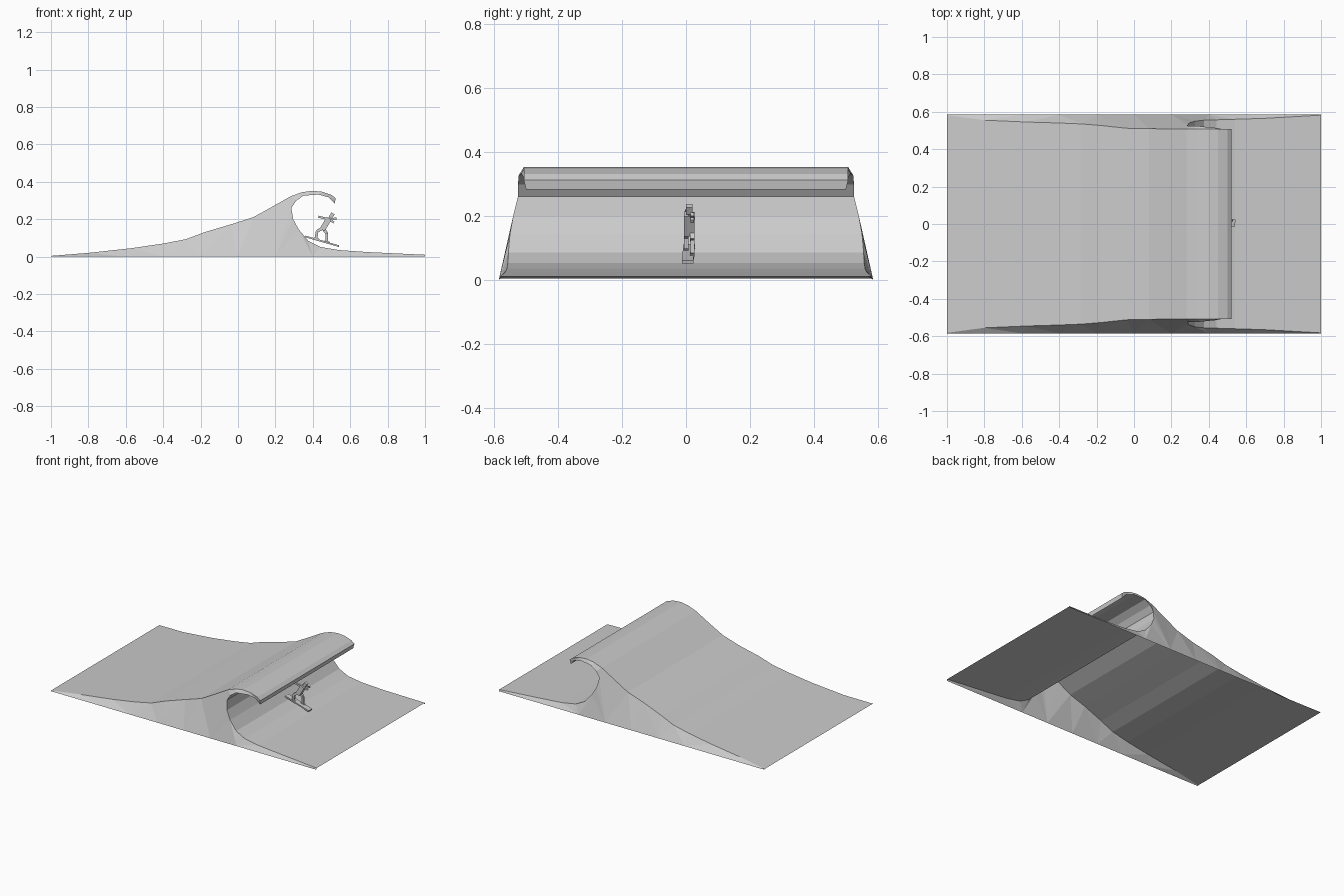
import bpy, bmesh
from mathutils import Vector

if "Cube" in bpy.data.objects:
    bpy.data.objects.remove(bpy.data.objects["Cube"])


def make_object(name, bm):
    mesh = bpy.data.meshes.new(name)
    bm.to_mesh(mesh)
    bm.free()
    obj = bpy.data.objects.new(name, mesh)
    bpy.context.collection.objects.link(obj)
    return obj


# Wave profile as (x, z, half width): back slope, crest, lip, hollow, front water
back = [(-1.0, .004, .582), (-.8, .02, .555), (-.57, .045, .545), (-.4, .07, .54),
        (-.28, .093, .535), (-.18, .13, .527), (-.04, .172, .512), (.08, .21, .51),
        (.18, .265, .508), (.28, .322, .507)]
lip = [(.34, .344, .507), (.395, .352, .507), (.45, .347, .507), (.5, .33, .507),
       (.522, .312, .507), (.517, .283, .5), (.485, .317, .505), (.43, .332, .515),
       (.35, .326, .523), (.31, .298, .525)]
front = [(.285, .26, .525), (.295, .2, .54), (.325, .145, .55), (.375, .085, .555),
         (.44, .052, .557), (.54, .035, .56), (.7, .024, .565), (1.0, .01, .582)]
profile = back + lip + front

# Wave: an open-bottomed shell, one sheet over the top plus two flared sides
bm = bmesh.new()
sheet = [[bm.verts.new((x, s * w, z)) for x, z, w in profile] for s in (-1, 1)]
for i in range(len(profile) - 1):
    bm.faces.new((sheet[0][i], sheet[0][i + 1], sheet[1][i + 1], sheet[1][i]))

nb, nl = len(back), len(lip)
base_x = [-1 + .2 * i for i in range(11)]
sides = []
for s, edge in zip((-1, 1), sheet):
    # end cap of the curling lip
    top = edge[nb - 1:nb + nl // 2]
    under = edge[nb + nl // 2:nb + nl + 1][::-1]
    for i in range(len(top) - 1):
        quad = (top[i], top[i + 1], under[min(i + 1, len(under) - 1)], under[i])
        sides.append(bm.faces.new(list(dict.fromkeys(quad))))
    # flank from the wave edge down to the base line
    base = [bm.verts.new((x, s * .585, 0)) for x in base_x]
    sides.append(bm.faces.new(edge[:nb] + edge[nb + nl:] + base[::-1]))
bmesh.ops.triangulate(bm, faces=sides, ngon_method='BEAUTY')
bmesh.ops.recalc_face_normals(bm, faces=bm.faces)
make_object("wave", bm)


# Square bar between two points, used for board and limbs
def bar(name, a, b, width, thick):
    a, b = Vector(a), Vector(b)
    d = (b - a).normalized()
    side = Vector((0, 1, 0))
    side = (side - d * side.dot(d)).normalized() * width / 2
    up = d.cross(side).normalized() * thick / 2
    bm = bmesh.new()
    rings = [[bm.verts.new(p + side * u + up * v)
              for u, v in ((-1, -1), (1, -1), (1, 1), (-1, 1))] for p in (a, b)]
    for i in range(4):
        j = (i + 1) % 4
        bm.faces.new((rings[0][i], rings[0][j], rings[1][j], rings[1][i]))
    bm.faces.new(rings[0])
    bm.faces.new(rings[1])
    bmesh.ops.recalc_face_normals(bm, faces=bm.faces)
    return make_object(name, bm)


# Surfboard
bar("surfboard", (.36, .01, .108), (.54, .005, .056), .036, .009)

# Legs
for n, foot, knee, hip, y in (("rear", (.418, .099), (.422, .135), (.448, .15), .001),
                              ("front", (.475, .083), (.474, .125), (.456, .15), .02)):
    bar(n + "_shin", (foot[0], y, foot[1]), (knee[0], y, knee[1]), .013, .014)
    bar(n + "_thigh", (knee[0], y, knee[1]), (hip[0], y, hip[1]), .014, .016)
    bar(n + "_foot", (foot[0] - .012, y, foot[1]), (foot[0] + .014, y, foot[1] - .008),
        .014, .009)

# Torso, arms and head
bar("torso", (.45, .01, .143), (.487, .011, .205), .033, .03)
bar("rear_arm", (.482, .005, .2), (.43, .003, .214), .011, .011)
bar("front_upper_arm", (.488, .019, .2), (.512, .02, .182), .011, .011)
bar("front_forearm", (.488, .019, .198), (.527, .02, .205), .011, .011)
bar("neck", (.487, .011, .203), (.497, .011, .214), .01, .01)
bar("head", (.494, .01, .209), (.508, .01, .231), .02, .02)
